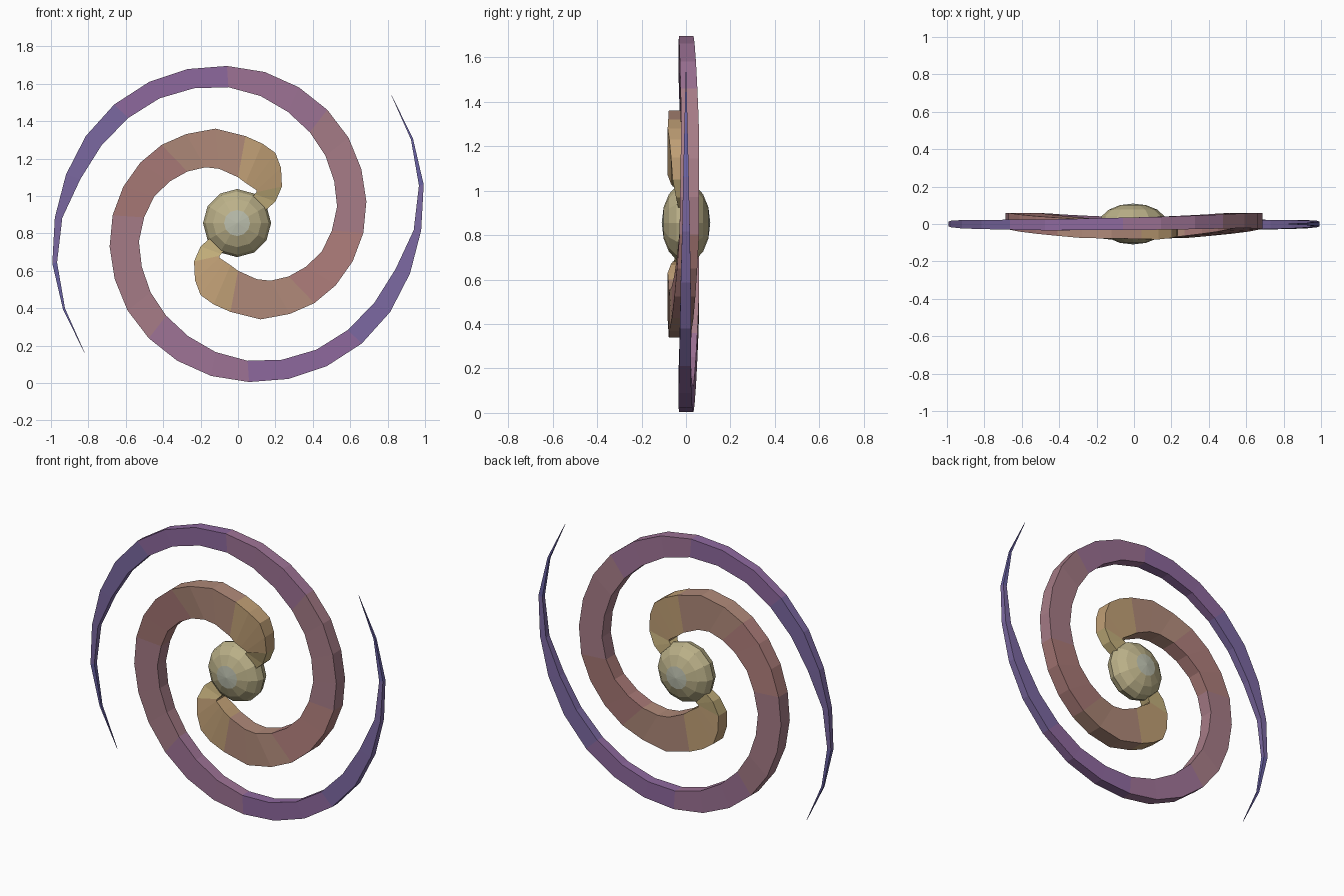
import bpy, bmesh, math
from mathutils import Vector, Matrix

if "Cube" in bpy.data.objects:
    bpy.data.objects.remove(bpy.data.objects["Cube"])

CZ = 0.85  # height of the spiral centre

def material(name, rgb):
    m = bpy.data.materials.new(name)
    m.diffuse_color = (*rgb, 1)
    m.use_nodes = True
    m.node_tree.nodes["Principled BSDF"].inputs["Base Color"].default_value = m.diffuse_color
    return m

def lerp_table(table, x):
    for (x0, y0), (x1, y1) in zip(table, table[1:]):
        if x <= x1:
            return y0 + (y1 - y0) * (x - x0) / (x1 - x0)
    return table[-1][1]

def make_object(name, bm, mats):
    bmesh.ops.recalc_face_normals(bm, faces=bm.faces)
    me = bpy.data.meshes.new(name)
    bm.to_mesh(me)
    bm.free()
    for m in mats:
        me.materials.append(m)
    ob = bpy.data.objects.new(name, me)
    bpy.context.collection.objects.link(ob)
    return ob

# colour ramp from the warm root to the indigo tip
ramp = [(0.55, 0.43, 0.20), (0.53, 0.35, 0.18), (0.43, 0.25, 0.19), (0.41, 0.20, 0.19),
        (0.38, 0.20, 0.24), (0.34, 0.17, 0.30), (0.27, 0.14, 0.34), (0.20, 0.14, 0.36),
        (0.14, 0.12, 0.36)]
arm_mats = [material("arm_colour_%d" % i, c) for i, c in enumerate(ramp)]

# arm edges: hooked root in (x, z) pairs, then polar radii every 14 degrees
root = [((.12, .90), (.04, .95)), ((.20, .97), (.09, 1.01)), ((.235, 1.05), (.10, 1.02)),
        ((.23, 1.15), (.10, 1.03)), ((.20, 1.23), (.07, 1.05)), ((.13, 1.28), (.04, 1.07)),
        ((.04, 1.32), (0, 1.10)), ((-.12, 1.36), (-.10, 1.145))]
r_out = [.555, .588, .617, .645, .672, .697, .722, .75, .775, .80, .825, .847,
         .871, .896, .92, .94, .957, .98, 1.015, 1.041, 1.072]
r_in = [.35, .39, .43, .472, .503, .538, .563, .593, .623, .656, .695, .733,
        .763, .792, .816, .842, .876, .94, .989, 1.029, 1.070]
sections = list(root)
for i, (ro, ri) in enumerate(zip(r_out, r_in)):
    a = math.radians(120 + 14 * i)
    c, s = math.cos(a), math.sin(a)
    sections.append(((ro * c, CZ + ro * s), (ri * c, CZ + ri * s)))

# gentle front-to-back wave and depth along the arm, by section number
wave = [(0, 0), (2, -.02), (5, -.03), (8, -.025), (10, -.005), (12, .015), (15, .018),
        (18, .004), (21, -.005), (25, 0), (28, 0)]
depth = [(0, .06), (2, .08), (5, .105), (8, .10), (13, .085), (19, .066), (24, .045),
         (26, .025), (28, .002)]

def spiral_arm(name, turn):
    bm = bmesh.new()
    rings = []
    for i, (o, n) in enumerate(sections):
        y, h = lerp_table(wave, i), lerp_table(depth, i) / 2
        pts = [(o[0], y - h, o[1]), (o[0], y + h, o[1]), (n[0], y + h, n[1]), (n[0], y - h, n[1])]
        rings.append([bm.verts.new(p) for p in pts])
    last = len(rings) - 2
    for i, (a, b) in enumerate(zip(rings, rings[1:])):
        for k in range(4):
            f = bm.faces.new((a[k], a[(k + 1) % 4], b[(k + 1) % 4], b[k]))
            f.material_index = round(i / last * (len(ramp) - 1))
    bm.faces.new(rings[0])
    bm.faces.new(rings[-1])
    centre = Vector((0, 0, CZ))
    bmesh.ops.rotate(bm, cent=centre, matrix=Matrix.Rotation(turn, 3, 'Y'), verts=bm.verts)
    return make_object(name, bm, arm_mats)

spiral_arm("upper_spiral_arm", 0)
spiral_arm("lower_spiral_arm", math.pi)

# flattened core with its poles facing front and back
bm = bmesh.new()
bmesh.ops.create_uvsphere(bm, u_segments=12, v_segments=8, radius=0.182)
bmesh.ops.scale(bm, vec=(1, 1, 0.6), verts=bm.verts)
bmesh.ops.rotate(bm, matrix=Matrix.Rotation(math.pi / 2, 3, 'X'), verts=bm.verts)
bmesh.ops.translate(bm, vec=(-0.005, 0, CZ + 0.005), verts=bm.verts)
for f in bm.faces:
    f.material_index = 0 if len(f.verts) == 3 else 1
make_object("core", bm, [material("core_pale", (0.50, 0.52, 0.42)),
                         material("core_gold", (0.50, 0.44, 0.25))])
